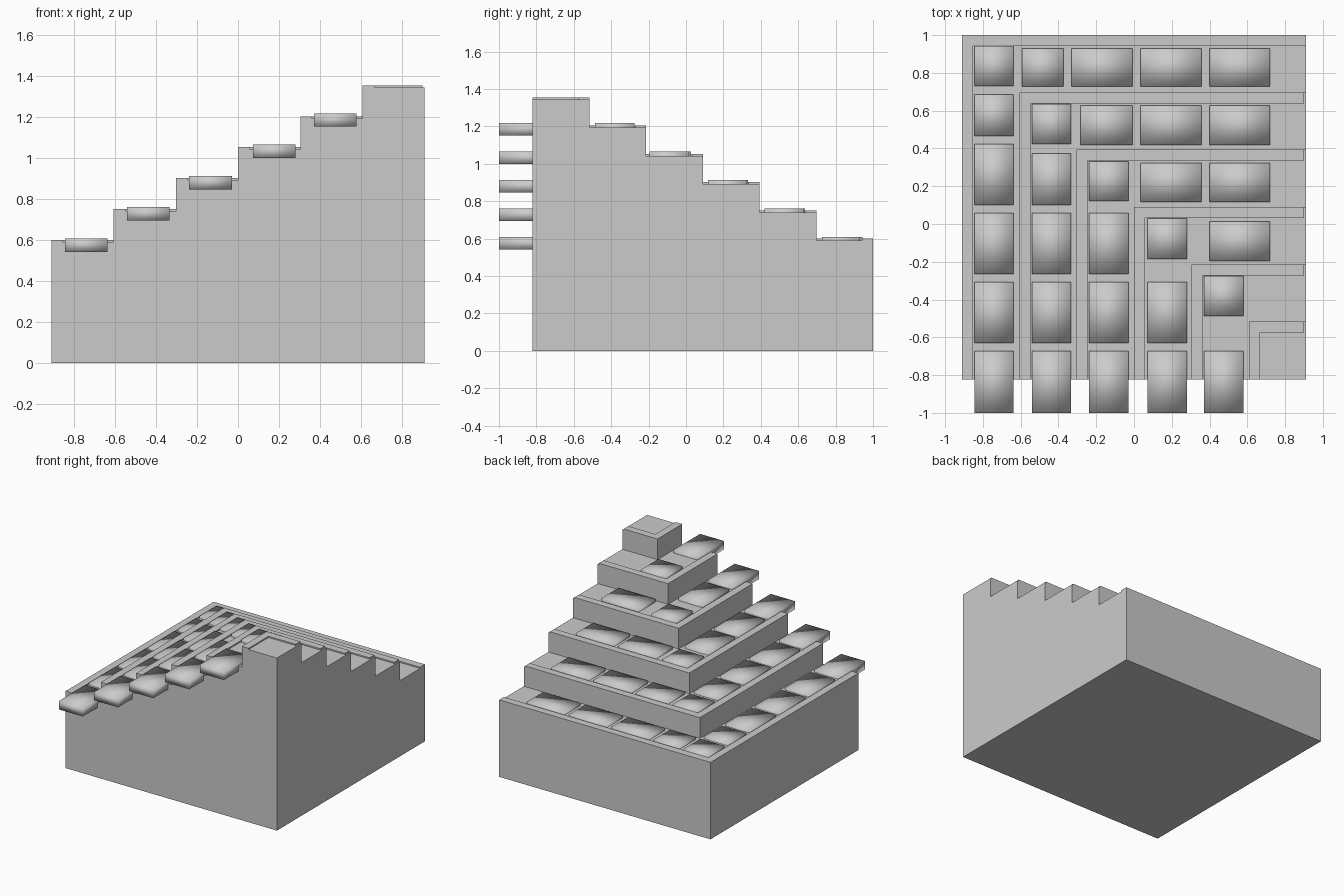
import bpy, bmesh

if "Cube" in bpy.data.objects:
    bpy.data.objects.remove(bpy.data.objects["Cube"])

LEVELS = 6
FRONT, RIGHT = -0.822, 0.911
LIP_W, LIP_H = 0.058, 0.01


def left(k): return -0.911 + 0.3038 * k
def back(k): return 1.0 - 0.3034 * k
def tread(k): return 0.59 + 0.151 * k


def finish(bm, name, smooth=False):
    bmesh.ops.recalc_face_normals(bm, faces=bm.faces)
    for f in bm.faces:
        f.smooth = smooth
    me = bpy.data.meshes.new(name)
    bm.to_mesh(me)
    bm.free()
    ob = bpy.data.objects.new(name, me)
    bpy.context.collection.objects.link(ob)
    return ob


# Terraced body: L-shaped treads climbing to the front right corner
bm = bmesh.new()
low, high = [], []
for k in range(LEVELS):
    plan = [(left(k), FRONT), (left(k), back(k)), (RIGHT, back(k))]
    z0 = tread(k - 1) if k else 0
    low.append([bm.verts.new((x, y, z0)) for x, y in plan])
    high.append([bm.verts.new((x, y, tread(k))) for x, y in plan])
foot = bm.verts.new((RIGHT, FRONT, 0))
peak = bm.verts.new((RIGHT, FRONT, tread(LEVELS - 1)))
for k in range(LEVELS):
    for i in range(2):
        bm.faces.new((low[k][i], low[k][i + 1], high[k][i + 1], high[k][i]))
    inner = low[k + 1][::-1] if k < LEVELS - 1 else [peak]
    bm.faces.new(high[k] + inner)
for i in (0, 2):
    outline = [v for k in range(LEVELS) for v in (low[k][i], high[k][i])]
    bm.faces.new(outline + [peak, foot])
bm.faces.new(low[0] + [foot])
finish(bm, "terrace_body")

# Raised lip along the outer edges of every tread
for k in range(LEVELS):
    x, y, end = left(k), back(k), RIGHT if k == 0 else 0.9
    pts = [(x, FRONT), (x, y), (end, y), (end, y - LIP_W),
           (x + LIP_W, y - LIP_W), (x + LIP_W, FRONT)]
    bm = bmesh.new()
    face = bm.faces.new([bm.verts.new((px, py, tread(k))) for px, py in pts])
    ext = bmesh.ops.extrude_face_region(bm, geom=[face], use_keep_orig=True)
    top = [g for g in ext["geom"] if isinstance(g, bmesh.types.BMVert)]
    bmesh.ops.translate(bm, verts=top, vec=(0, 0, LIP_H))
    finish(bm, f"tread_lip_{k}")


# Softly shaded paving stones set into the treads
def stone(name, k, x0, x1, y0, y1):
    bm = bmesh.new()
    bmesh.ops.create_cube(bm, size=1)
    for v in bm.verts:
        v.co.x = x0 if v.co.x < 0 else x1
        v.co.y = y0 if v.co.y < 0 else y1
        v.co.z = 0.543 + 0.1525 * k + (0.065 if v.co.z > 0 else 0)
    finish(bm, name, True)


COLUMN_X = [(-0.845, -0.637), (-0.541, -0.333), (-0.238, -0.03),
            (0.072, 0.28), (0.371, 0.579)]
COLUMN_Y = [(-1.0, -0.673), (-0.63, -0.307), (-0.265, 0.058), (0.1, 0.424)]
CORNER_Y = [(0.731, 0.943), (0.424, 0.636), (0.121, 0.332),
            (-0.185, 0.028), (-0.487, -0.275)]
ROW_X = [(0.399, 0.721), (0.034, 0.357), (-0.33, -0.008)]
ROW_Y = [(0.728, 0.93), (0.419, 0.627), (0.117, 0.324), (-0.196, 0.013)]
COLUMN_COUNT = [4, 3, 3, 2, 1]
ROW_COUNT = [3, 2, 2, 1]

for k in range(5):
    stone(f"corner_stone_{k}", k, *COLUMN_X[k], *CORNER_Y[k])
    for i in range(COLUMN_COUNT[k]):
        stone(f"side_stone_{k}_{i}", k, *COLUMN_X[k], *COLUMN_Y[i])
for k in range(4):
    for i in range(ROW_COUNT[k]):
        stone(f"back_stone_{k}_{i}", k, *ROW_X[i], *ROW_Y[k])

# Shorter filler stones beside the corners
stone("side_filler_0", 0, *COLUMN_X[0], 0.466, 0.686)
stone("side_filler_1", 1, *COLUMN_X[1], 0.1, 0.374)
stone("back_filler_0", 0, -0.594, -0.373, *ROW_Y[0])
stone("back_filler_1", 1, -0.283, -0.008, *ROW_Y[1])
